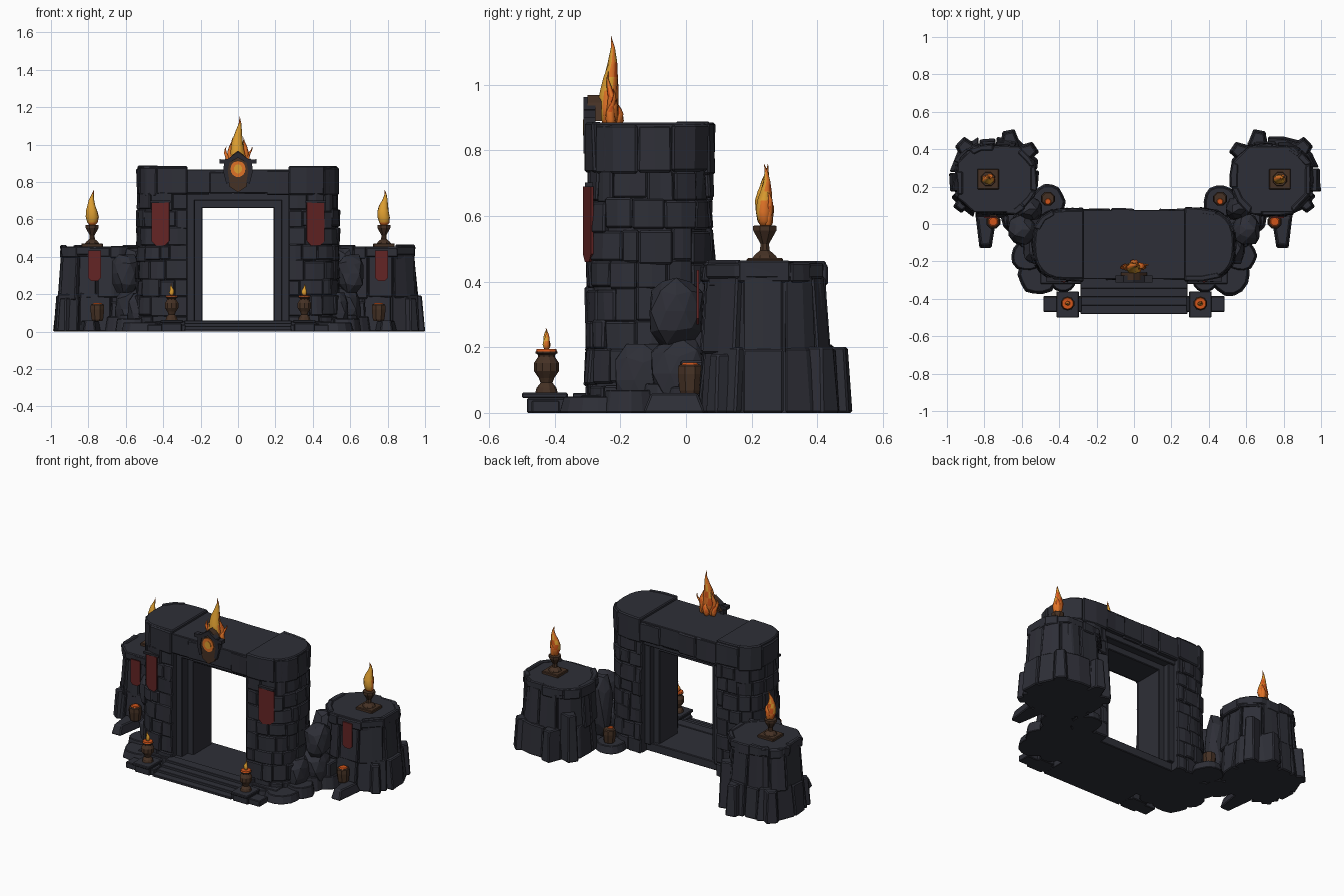
import bpy, bmesh, math, random
from mathutils import Vector, Matrix

if "Cube" in bpy.data.objects:
    bpy.data.objects.remove(bpy.data.objects["Cube"])

rng = random.Random(7)
U = rng.uniform


def material(name, col):
    m = bpy.data.materials.new(name)
    m.diffuse_color = (*col, 1)
    m.use_nodes = True
    m.node_tree.nodes["Principled BSDF"].inputs["Base Color"].default_value = m.diffuse_color
    return m


STONE = material("dark_stone", (0.027, 0.028, 0.038))
SHADE = material("deep_stone", (0.022, 0.022, 0.029))
BROWN = material("rusty_bronze", (0.060, 0.031, 0.018))
RED = material("banner_red", (0.125, 0.018, 0.018))
ORANGE = material("flame_orange", (0.74, 0.17, 0.02))
YELLOW = material("flame_yellow", (0.72, 0.34, 0.03))
EMBER = material("ember_red_orange", (0.64, 0.09, 0.01))


def finish(name, bm, mats, bevel=0, smooth=False):
    bmesh.ops.recalc_face_normals(bm, faces=bm.faces)
    me = bpy.data.meshes.new(name)
    bm.to_mesh(me)
    bm.free()
    for m in mats if isinstance(mats, (list, tuple)) else [mats]:
        me.materials.append(m)
    ob = bpy.data.objects.new(name, me)
    bpy.context.collection.objects.link(ob)
    if bevel:
        b = ob.modifiers.new("bevel", 'BEVEL')
        b.width, b.segments = bevel, 1
    if smooth:
        for p in me.polygons:
            p.use_smooth = True
    return ob


def prism(name, pts, a, b, mat, axis='z', top=1.0, bevel=0):
    """Extrude a 2D outline from a to b along z or y; top scales the far end."""
    bm = bmesh.new()
    cx = sum(p[0] for p in pts) / len(pts)
    cy = sum(p[1] for p in pts) / len(pts)
    rings = []
    for h, k in ((a, 1), (b, top)):
        ring = [(cx + (u - cx) * k, cy + (v - cy) * k) for u, v in pts]
        rings.append([bm.verts.new((u, v, h) if axis == 'z' else (u, h, v)) for u, v in ring])
    n = len(pts)
    bm.faces.new(rings[0])
    bm.faces.new(rings[1])
    for i in range(n):
        j = (i + 1) % n
        bm.faces.new((rings[0][i], rings[0][j], rings[1][j], rings[1][i]))
    return finish(name, bm, mat, bevel)


def box(name, x0, x1, y0, y1, z0, z1, mat, bevel=0.004):
    return prism(name, [(x0, y0), (x1, y0), (x1, y1), (x0, y1)], z0, z1, mat, bevel=bevel)


def lathe(name, prof, loc, mat, segs=12):
    bm = bmesh.new()
    rings = [[bm.verts.new((loc[0] + r * math.cos(t), loc[1] + r * math.sin(t), loc[2] + z))
              for t in (math.tau * (i + 0.5) / segs for i in range(segs))] for r, z in prof]
    for p, q in zip(rings, rings[1:]):
        for i in range(segs):
            j = (i + 1) % segs
            bm.faces.new((p[i], p[j], q[j], q[i]))
    bm.faces.new(rings[0])
    bm.faces.new(rings[-1])
    return finish(name, bm, mat)


def rock(name, loc, size, mat=STONE):
    bm = bmesh.new()
    bmesh.ops.create_icosphere(bm, subdivisions=2, radius=1)
    for v in bm.verts:
        k = U(0.86, 1.08)
        v.co = Vector(max(-0.85, min(0.85, c * k)) * s + l for c, s, l in zip(v.co, size, loc))
        v.co.z = max(v.co.z, 0)
    return finish(name, bm, mat)


def flame(name, loc, h, r, tongues=()):
    """Wavy teardrop, yellow towards the front, with orange tongues (dx, dy, height share, radius share)."""
    bm = bmesh.new()
    prof = ((0.4, 0), (0.85, 0.1), (1, 0.25), (0.92, 0.42), (0.7, 0.56), (0.42, 0.72), (0.18, 0.87), (0.01, 1))
    for k0, (dx, dy, hs, rs) in enumerate(((0, 0, 1, 1),) + tuple(tongues)):
        ph, rings = U(0, 6), []
        for k, t in prof:
            wx, wy = 0.3 * r * math.sin(7 * t + ph) * t, 0.3 * r * math.cos(6 * t + ph) * t
            rings.append([bm.verts.new((loc[0] + dx * (0.6 + t * 0.4) + wx + k * r * rs * math.cos(a) * U(0.85, 1.1),
                                        loc[1] + dy + wy + k * r * rs * 0.8 * math.sin(a) * U(0.85, 1.1),
                                        loc[2] + t * h * hs))
                          for a in (math.tau * i / 8 + t * 0.8 for i in range(8))])
        for n, (p, q) in enumerate(zip(rings, rings[1:])):
            for i in range(8):
                j = (i + 1) % 8
                f = bm.faces.new((p[i], p[j], q[j], q[i]))
                front = 4 <= i <= 6 or (i + n) % 5 == 0
                f.material_index = 1 if front and k0 == 0 and 0 < n < 6 else (2 if (i + n) % 6 == 4 else 0)
        bm.faces.new(rings[0])
    return finish(name, bm, [ORANGE, YELLOW, EMBER], smooth=True)


def wall_blocks(name, pts, zs, width, out, flare=0.0, s=1, bevel=0.007, gap=0.0, lean=(0, 0)):
    """Courses of uneven stones along a counter-clockwise outline."""
    bm = bmesh.new()
    cum = [0]
    for p, q in zip(pts, pts[1:]):
        cum.append(cum[-1] + math.dist(p, q))
    L = cum[-1]

    def at(d):
        d = min(max(d, 0), L)
        i = max(k for k in range(len(pts) - 1) if cum[k] <= d)
        return Vector(pts[i]).lerp(Vector(pts[i + 1]), (d - cum[i]) / (cum[i + 1] - cum[i]))

    def normal(d):
        t = at(d + 0.02) - at(d - 0.02)
        return Vector((t.y, -t.x)).normalized()

    for c, (z0, z1) in enumerate(zip(zs, zs[1:])):
        n = max(2, round(L / width))
        cuts = [0] + [(i + U(-0.28, 0.28) + 0.25 * (c % 2)) * L / n for i in range(1, n)] + [L]
        for d0, d1 in zip(cuts, cuts[1:]):
            o = out * U(0.3, 1)
            ds = [d0 + gap, (d0 + d1) / 2, d1 - gap]
            ring = []
            for z in (z0 + U(-0.012, 0.006) * (z0 > 0), z1 + U(-0.008, 0.008)):
                fl = flare * (1 - (z - zs[0]) / (zs[-1] - zs[0]))
                ring.append([at(d) - normal(d) * 0.02 for d in ds] +
                            [at(d) + normal(d) * (o + fl + U(-0.006, 0.005)) for d in reversed(ds)])
                ring[-1] = [bm.verts.new((s * v.x, v.y, z)) for v in ring[-1]]
            a, b = ring
            bm.faces.new(a)
            bm.faces.new(b)
            for i in range(6):
                j = (i + 1) % 6
                bm.faces.new((a[i], a[j], b[j], b[i]))
    return finish(name, bm, STONE, bevel)


def half_round(x0, cx, cy, rx, ry, n=12, e=2.5):
    """Outline with a flat inner side at x0 and a squarish round outer end."""
    arc = []
    for i in range(n + 1):
        t = -math.pi / 2 + math.pi * i / n
        c, q = math.cos(t), math.sin(t)
        arc.append((cx + rx * abs(c) ** (2 / e), cy + ry * math.copysign(abs(q) ** (2 / e), q)))
    return [(x0, cy - ry)] + arc + [(x0, cy + ry)]


def cut_box(cx, cy, hx, hy, c):
    """Rectangle with corners chamfered by c."""
    return [(cx + a, cy + b) for a, b in ((hx, c - hy), (hx, hy - c), (hx - c, hy), (c - hx, hy),
                                          (-hx, hy - c), (-hx, c - hy), (c - hx, -hy), (hx - c, -hy))]


def mir(pts, s):
    return [(s * x, y) for x, y in pts]


def banner(name, x, y, z0, z1, w, turn):
    h, c = w / 2, 0.25 * w
    ob = prism(name, [(-h, z1), (h, z1), (h, z0 + c), (h - c, z0), (-h + c, z0), (-h, z0 + c)],
               -0.004, 0.004, RED, axis='y')
    ob.matrix_world = Matrix.Translation((x, y, 0)) @ Matrix.Rotation(turn, 4, 'Z')


# Threshold floor and front steps
box("threshold_floor", -0.5, 0.5, -0.32, 0.02, 0, 0.055, STONE)
for i in range(4):
    box("front_step", -0.285, 0.285, -0.48 + 0.045 * i, -0.28, 0, 0.015 * (i + 1), STONE, 0.002)

# Long lintel over the gate with raised ends
box("lintel_core", -0.3, 0.3, -0.295, 0.075, 0.74, 0.867, STONE)
wall_blocks("lintel_front_stones", [(-0.28, -0.285), (0.28, -0.285)], [0.735, 0.862], 0.14, 0.02)
wall_blocks("lintel_back_stones", [(0.28, 0.065), (-0.28, 0.065)], [0.735, 0.862], 0.14, 0.018)
box("door_header_outer", -0.29, 0.29, -0.25, 0.05, 0.70, 0.745, STONE)
box("door_header_inner", -0.25, 0.25, -0.19, 0.0, 0.66, 0.71, STONE)

for s in (1, -1):
    # Gate pillar, door jambs and lintel end
    pil = half_round(0.27, 0.36, -0.11, 0.165, 0.175)
    prism("gate_pillar", mir(pil, s), 0, 0.75, STONE)
    wall_blocks("pillar_stones", pil, [0, 0.09, 0.19, 0.28, 0.38, 0.46, 0.56, 0.65, 0.742],
                0.085, 0.02, 0.008, s, 0.006)
    for nm, x0, x1, y0, y1 in (("outer_jamb", 0.23, 0.285, -0.25, 0.04), ("inner_jamb", 0.19, 0.24, -0.19, 0.0)):
        box(nm, s * x0, s * x1, y0, y1, 0.05, 0.72, STONE)
    cap = half_round(0.27, 0.36, -0.11, 0.172, 0.183)
    prism("lintel_end", mir(cap, s), 0.74, 0.885, STONE, bevel=0.006)
    wall_blocks("lintel_end_stones", cap, [0.735, 0.88], 0.15, 0.02, 0, s)

    # Lobed rocky footing round the pillar
    for x, y, r, h in ((0.51, -0.27, 0.115, 0.05), (0.57, -0.17, 0.09, 0.07), (0.55, -0.05, 0.1, 0.09),
                       (0.61, 0.03, 0.1, 0.08), (0.38, -0.3, 0.07, 0.045), (0.46, 0.12, 0.095, 0.05)):
        pts = [(s * x + r * U(0.92, 1.03) * math.cos(t), y + r * U(0.92, 1.03) * math.sin(t))
               for t in (math.tau * i / 14 for i in range(14))]
        prism("footing_lobe", pts, 0, h, STONE, top=0.88, bevel=0.004)

    # Boulders joining pillar and tower
    for p, q in (((0.57, -0.02, 0.12), (0.1, 0.1, 0.13)), ((0.6, -0.03, 0.31), (0.085, 0.095, 0.12)),
                 ((0.56, 0.08, 0.24), (0.08, 0.07, 0.24)), ((0.53, -0.13, 0.1), (0.07, 0.1, 0.13))):
        rock("joining_boulder", (s * p[0], p[1], p[2]), q)

    # Side tower: core, skirt, upper slabs, rim
    low = cut_box(0.752, 0.25, 0.205, 0.18, 0.1)
    prism("tower_core", mir(low, s), 0, 0.44, STONE, top=0.88)
    wall_blocks("tower_skirt_slabs", low + low[:1], [0, 0.2], 0.14, 0.024, 0.02, s, 0.006, 0.003)
    up = cut_box(0.742, 0.245, 0.188, 0.165, 0.09)
    wall_blocks("tower_upper_slabs", up + up[:1], [0.18, 0.42], 0.12, 0.02, 0.018, s, 0.006, 0.003)
    prism("tower_top", mir(cut_box(0.735, 0.24, 0.208, 0.178, 0.09), s), 0.41, 0.455, STONE, bevel=0.005)
    rim = cut_box(0.735, 0.24, 0.2, 0.172, 0.09)
    wall_blocks("tower_rim_stones", rim + rim[:1], [0.395, 0.458], 0.13, 0.022, 0, s, 0.006)

    # Splayed foot rocks of the tower
    for px, py, qx, qy, w, h in ((0.79, 0.06, 0.785, -0.13, 0.12, 0.06), (0.66, 0.4, 0.68, 0.5, 0.12, 0.2),
                                 (0.86, 0.36, 0.94, 0.435, 0.13, 0.2), (0.64, 0.08, 0.65, -0.03, 0.1, 0.16),
                                 (0.62, 0.36, 0.53, 0.42, 0.12, 0.3), (0.88, 0.15, 0.94, 0.07, 0.1, 0.18)):
        d = (Vector((qx, qy)) - Vector((px, py))).normalized()
        n = Vector((-d.y, d.x)) * w / 2
        pts = [(px + n.x, py + n.y), (qx + n.x * 0.7, qy + n.y * 0.7), (qx - n.x * 0.4, qy - n.y * 0.4), (px - n.x, py - n.y)]
        prism("tower_foot_rock", mir(pts, s), 0, h, STONE, top=0.75, bevel=0.006)

    # Banners with hanging rods
    banner("gate_banner", s * 0.415, -0.298, 0.46, 0.69, 0.098, s * 0.26)
    box("gate_banner_rod", s * 0.36, s * 0.47, -0.308, -0.283, 0.688, 0.702, SHADE, 0)
    banner("tower_banner", s * 0.767, 0.036, 0.27, 0.435, 0.07, 0)

    # Tower brazier with tall flame
    bx, by = s * 0.78, 0.24
    box("tower_brazier_base", bx - 0.058, bx + 0.058, by - 0.055, by + 0.055, 0.45, 0.472, BROWN)
    lathe("tower_brazier", [(0.045, 0), (0.035, 0.015), (0.016, 0.03), (0.014, 0.05), (0.026, 0.07),
                            (0.038, 0.09), (0.038, 0.105), (0.02, 0.106)], (bx, by, 0.465), BROWN, 8)
    flame("tower_flame", (bx, by, 0.565), 0.195, 0.034, ((0.012, 0.01, 0.6, 0.6),))

    # Step plinth, pedestal and urn brazier
    px, py = s * 0.355, -0.425
    box("step_plinth", s * 0.28, s * 0.485, -0.47, -0.385, 0, 0.038, STONE)
    box("pedestal", px - 0.055, px + 0.055, py - 0.06, py + 0.06, 0, 0.045, STONE)
    box("pedestal_cap", px - 0.06, px + 0.06, -0.5, py + 0.065, 0.045, 0.062, STONE)
    lathe("urn_brazier", [(0.034, 0), (0.03, 0.015), (0.018, 0.03), (0.024, 0.045), (0.038, 0.065), (0.038, 0.09),
                          (0.026, 0.108), (0.026, 0.115), (0.034, 0.12), (0.033, 0.125)], (px, py, 0.062), BROWN, 10)
    lathe("urn_embers", [(0.033, 0), (0.03, 0.008)], (px, py, 0.186), EMBER, 10)
    flame("urn_flame", (px, py, 0.192), 0.066, 0.014)

    # Fire baskets at the tower foot and behind the pillar
    for nm, x, y, z in (("foot_basket", 0.752, 0.012, 0.058), ("rear_basket", 0.46, 0.135, 0.045)):
        lathe(nm, [(0.03, 0), (0.034, 0.01), (0.04, 0.06), (0.038, 0.085), (0.032, 0.09)], (s * x, y, z), BROWN, 8)
    lathe("foot_embers", [(0.029, 0), (0.022, 0.006)], (s * 0.752, 0.012, 0.147), EMBER, 8)
    lathe("rear_embers", [(0.018, 0), (0.014, 0.005)], (s * 0.46, 0.12, 0.134), EMBER, 8)

# Emblem over the gate: shield, frame, glowing disc and crown of fire
prism("emblem_shield", [(0, 0.745), (0.045, 0.775), (0.06, 0.85), (0.055, 0.91), (-0.055, 0.91), (-0.06, 0.85), (-0.045, 0.775)],
      -0.307, -0.285, BROWN, axis='y')
prism("emblem_crest", [(-0.07, 0.89), (0.07, 0.89), (0.03, 0.945), (0, 0.968), (-0.03, 0.945)], -0.3, -0.258, BROWN, axis='y')
for s in (1, -1):
    prism("emblem_frame_side", [(s * 0.045, 0.8), (s * 0.062, 0.79), (s * 0.08, 0.86), (s * 0.07, 0.925), (s * 0.042, 0.92),
                                (s * 0.055, 0.86)], -0.312, -0.275, SHADE, axis='y')
    prism("emblem_frame_roof", [(0, 0.93), (0, 0.962), (s * 0.06, 0.92), (s * 0.1, 0.922), (s * 0.1, 0.9), (s * 0.05, 0.9)],
          -0.312, -0.275, SHADE, axis='y')
for r, y, m in ((0.04, -0.311, ORANGE), (0.022, -0.314, YELLOW)):
    prism("emblem_fire_disc", [(r * math.cos(math.tau * i / 16), 0.87 + 1.1 * r * math.sin(math.tau * i / 16)) for i in range(16)],
          y, -0.306, m, axis='y')
flame("crown_flame", (0, -0.232, 0.862), 0.288, 0.042,
      ((0.042, 0.004, 0.62, 0.55), (-0.042, 0.004, 0.62, 0.55), (0.066, 0.005, 0.45, 0.45), (-0.066, 0.005, 0.45, 0.45),
       (0, 0.022, 0.4, 0.5)))
